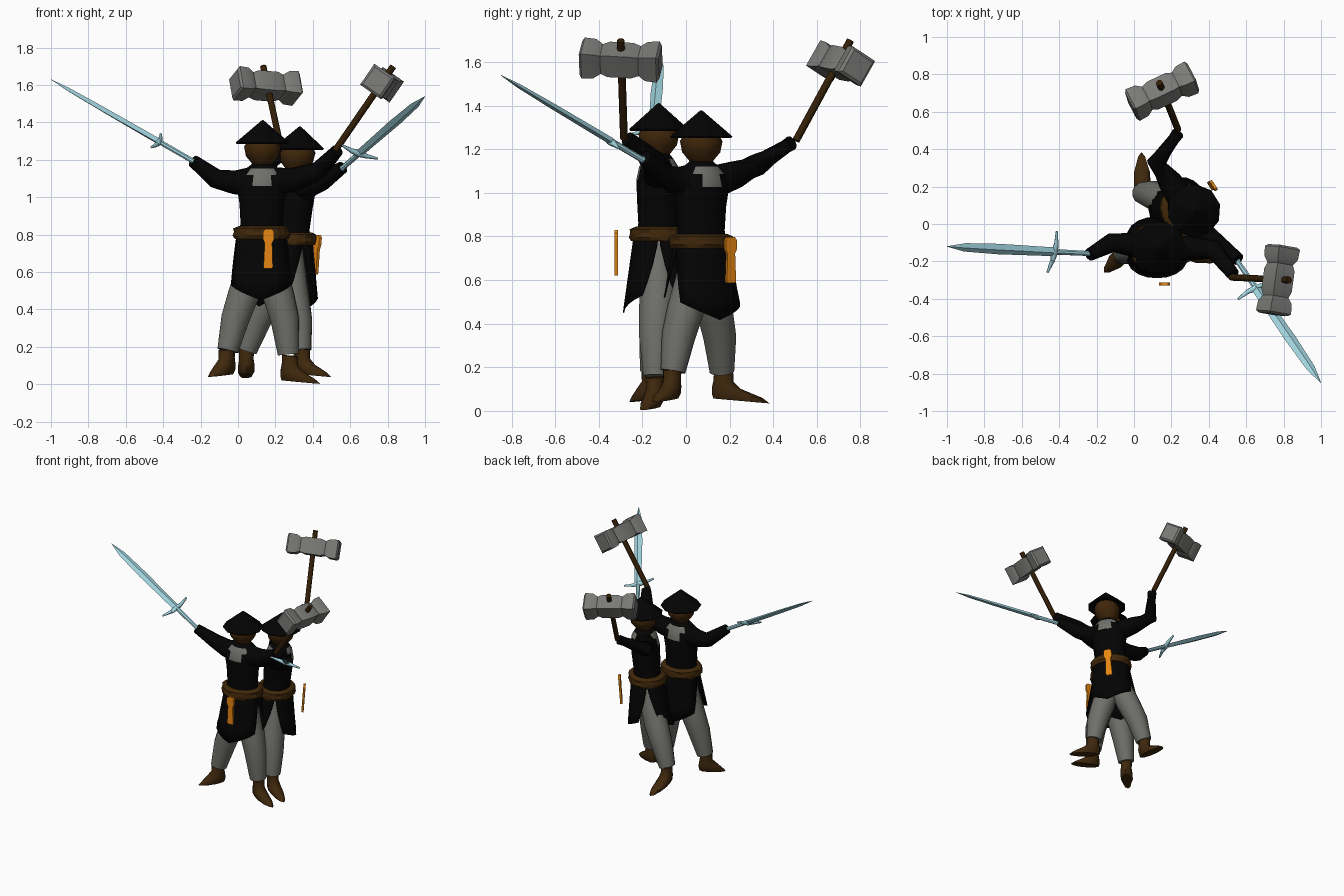
import bpy, bmesh, math
from mathutils import Vector, Matrix

cube = bpy.data.objects.get("Cube")
if cube:
    bpy.data.objects.remove(cube, do_unlink=True)


def material(name, r, g, b):
    m = bpy.data.materials.new(name)
    m.use_nodes = True
    m.diffuse_color = (r, g, b, 1)
    m.node_tree.nodes["Principled BSDF"].inputs["Base Color"].default_value = (r, g, b, 1)
    return m


BLACK = material("black cloth", .001, .001, .001)
GREY = material("grey cloth", .16, .16, .145)
SKIN = material("dark skin", .05, .019, .003)
LEATHER = material("boot leather", .05, .021, .004)
BELT = material("belt brown", .052, .021, .003)
WOOD = material("handle wood", .032, .013, .002)
STONE = material("hammer stone", .195, .195, .185)
STEEL = material("pale blue steel", .36, .66, .74)
ORANGE = material("orange tag", .8, .24, .006)


def finish(name, bm, mats, angle=35):
    bmesh.ops.recalc_face_normals(bm, faces=bm.faces)
    mesh = bpy.data.meshes.new(name)
    bm.to_mesh(mesh)
    bm.free()
    for m in mats:
        mesh.materials.append(m)
    ob = bpy.data.objects.new(name, mesh)
    bpy.context.collection.objects.link(ob)
    bpy.ops.object.select_all(action='DESELECT')
    ob.select_set(True)
    bpy.context.view_layer.objects.active = ob
    bpy.ops.object.shade_smooth_by_angle(angle=math.radians(angle))
    return ob


def skin_loops(bm, loops, closed=True):
    rows = [[bm.verts.new(p) for p in loop] for loop in loops]
    n = len(rows[0])
    for a, b in zip(rows, rows[1:]):
        for i in range(n if closed else n - 1):
            j = (i + 1) % n
            bm.faces.new((a[i], a[j], b[j], b[i]))
    if closed:
        bm.faces.new(rows[0])
        bm.faces.new(rows[-1])


def stack(name, rings, sides, mat, M=Matrix(), phase=0, rule=None, extra=(), angle=35, lump=0):
    """Loft of ellipses; each ring is (height, x radius, y radius, y offset)."""
    bm = bmesh.new()
    loops = []
    for k, (z, rx, ry, *off) in enumerate(rings):
        oy = off[0] if off else 0
        loop = []
        for i in range(sides):
            a = phase + math.tau * i / sides
            s = 1 + lump * (-1) ** (i // 2 + k)
            loop.append(Vector((s * rx * math.cos(a), s * ry * math.sin(a) + oy, z)))
        loops.append(loop)
    skin_loops(bm, loops)
    if rule:
        for f in bm.faces:
            f.material_index = rule(f.calc_center_median())
    bm.transform(M)
    return finish(name, bm, [mat, *extra], angle)


def frame(origin, axis, side):
    """Matrix with local z along axis and local x close to side."""
    z = Vector(axis).normalized()
    x = Vector(side)
    x = (x - z * x.dot(z)).normalized()
    M = Matrix((x, z.cross(x), z)).transposed().to_4x4()
    M.translation = Vector(origin)
    return M


def limb(name, points, radii, mat, sides=10):
    pts = [Vector(p) for p in points]
    bm = bmesh.new()
    loops = []
    for i, p in enumerate(pts):
        t = pts[min(i + 1, len(pts) - 1)] - pts[max(i - 1, 0)]
        M = frame(p, t, (.3, .9, .2))
        loops.append([M @ Vector((radii[i] * math.cos(a), radii[i] * math.sin(a), 0))
                      for a in [math.tau * k / sides for k in range(sides)]])
    skin_loops(bm, loops)
    return finish(name, bm, [mat], 60)


def robe_flap(name, M, turn):
    """Flared skirt panel with a pointed hem and open sides."""
    bm = bmesh.new()
    loops = []
    for k in range(5):
        t = k / 4
        row = []
        for i in range(-4, 5):
            u = i / 4
            a = u * math.radians(92 - 20 * t)
            hem = .45 + .08 * abs(u)
            depth = max(math.cos(a), 0) ** (1 - .35 * t)
            row.append(Vector(((.13 + .04 * t) * math.sin(a),
                               -(.112 + .053 * t) * depth, .83 + (hem - .83) * t)))
        loops.append(row)
    skin_loops(bm, loops, closed=False)
    bm.transform(M @ Matrix.Rotation(turn, 4, 'Z'))
    ob = finish(name, bm, [BLACK])
    ob.modifiers.new("thickness", 'SOLIDIFY').thickness = .006


def boot(name, ankle, toe, sole):
    """Pointed boot pitched slightly down towards the toe."""
    d = Vector(toe) - Vector(ankle[:2])
    L = d.length
    M = (Matrix.Translation((ankle[0], ankle[1], sole))
         @ Matrix.Rotation(math.atan2(d.y, d.x) - math.pi / 2, 4, 'Z')
         @ Matrix.Rotation(math.radians(-5), 4, 'X'))
    half = (L + .04) / 2
    rings = [(0, .032, half, L - half), (.022, .046, half * .9, half * .9 - .048),
             (.055, .045, .066, .016), (.085, .04, .046, 0), (.135, .044, .044, -.004)]
    stack(name, rings, 10, LEATHER, M, math.pi / 2, angle=50)


def sword(name, pommel, tip, guard_a, guard_b):
    p, t, a, b = map(Vector, (pommel, tip, guard_a, guard_b))
    M = frame(p, t - p, b - a)
    L = (t - p).length
    g = ((a + b) / 2 - p).dot((t - p).normalized())
    stack(name + "_grip", [(0, .017, .017), (.02, .02, .02), (.04, .014, .014), (g, .016, .014)], 8, STEEL, M)
    stack(name + "_blade", [(g, .026, .016), (g + .08, .026, .016), (L * .65, .03, .014),
                            (L * .88, .024, .01), (L, .001, .001)], 4, STEEL, M, angle=15)
    mid = (a + b) / 2
    bow = (t - p).normalized() * .015
    limb(name + "_guard", [a + bow, a.lerp(mid, .6), mid, b.lerp(mid, .6), b + bow],
         [.006, .013, .02, .013, .006], STEEL, 6)


def hammer(name, base, top, centre, axis):
    limb(name + "_handle", [base, top], [.018, .018], WOOD, 8)
    M = frame(centre, axis, Vector(top) - Vector(base))
    profile = [(-.185, .078), (-.174, .096), (-.12, .092), (-.088, .07), (-.055, .083)]
    profile += [(-z, r) for z, r in reversed(profile)]
    stack(name + "_head", [(z, r, r) for z, r in profile], 4, STONE, M, math.pi / 4)


def figure(tag, base, lean, yaw, arms, legs, boots):
    shear = Matrix.Identity(4)
    shear[0][2] = lean
    M = Matrix.Translation(base) @ shear @ Matrix.Rotation(math.radians(yaw), 4, 'Z')

    # Tunic with a grey neckline on the chest and back
    torso = [(.78, .128, .108), (.86, .113, .094), (.97, .12, .1), (1.06, .137, .103),
             (1.12, .12, .09), (1.155, .085, .068), (1.185, .045, .045)]
    stack(tag + "_tunic", torso, 16, BLACK, M, 0,
          lambda c: int(1.065 < c.z < 1.16 and abs(c.x) < .062), [GREY], 50)
    for side, turn in (("front", 0), ("back", math.pi)):
        robe_flap(f"{tag}_{side}_robe_flap", M, turn)

    # Knotted belt and hanging tag
    stack(tag + "_belt", [(.778, .145, .128), (.795, .153, .136), (.815, .15, .133), (.833, .15, .132),
                          (.845, .125, .106)], 20, BELT, M, angle=20, lump=.015)
    outline = [(-.105, .022), (-.095, .025), (.03, .02), (.05, .03), (.09, .03), (.105, .018)]
    stack(tag + "_tag", [(z, w * math.sqrt(2), .011) for z, w in outline], 4, ORANGE,
          M @ Matrix.Translation((.037, -.195, .725)), math.pi / 4)

    # Head and conical hat
    stack(tag + "_head", [(1.15, .035, .035), (1.18, .055, .055), (1.22, .088, .088),
                          (1.27, .098, .098), (1.32, .07, .07)], 10, SKIN, M, angle=50)
    stack(tag + "_hat", [(1.31, .08, .08), (1.285, .138, .138), (1.293, .143, .143),
                         (1.412, .004, .004)], 10, BLACK, M, angle=20)

    # Arms, trousers and boots
    for side, pts in zip(("right", "left"), arms):
        limb(f"{tag}_{side}_arm", pts, [.075, .064, .052, .034], BLACK)
    for side, pts, (toe, sole) in zip(("right", "left"), legs, boots):
        limb(f"{tag}_{side}_trouser_leg", pts, [.06, .085, .086, .078, .058], GREY, 12)
        boot(f"{tag}_{side}_boot", pts[-1], toe, sole)


figure("front", (.118, -.125, 0), .01, 0,
       [[(.06, -.12, 1.085), (-.02, -.11, 1.08), (-.12, -.1, 1.1), (-.24, -.165, 1.195)],
        [(.2, -.13, 1.085), (.3, -.13, 1.095), (.43, -.14, 1.14), (.53, -.27, 1.25)]],
       [[(.09, -.125, .78), (.075, -.125, .62), (.03, -.13, .48), (-.015, -.14, .35), (-.055, -.155, .18)],
        [(.16, -.125, .78), (.175, -.125, .62), (.215, -.13, .48), (.25, -.14, .35), (.27, -.14, .16)]],
       [((-.16, -.26), .052), ((.44, -.2), .018)])

figure("rear", (.21, .07, -.033), .086, 122,
       [[(.34, .01, 1.055), (.37, -.05, 1.055), (.45, -.11, 1.085), (.56, -.19, 1.16)],
        [(.25, .14, 1.055), (.19, .23, 1.085), (.12, .33, 1.13), (.235, .485, 1.23)]],
       [[(.285, .045, .75), (.28, .035, .6), (.295, 0, .47), (.32, -.035, .34), (.335, -.06, .18)],
        [(.25, .09, .75), (.22, .1, .6), (.165, .13, .47), (.1, .155, .34), (.045, .165, .18)]],
       [((.5, -.15), .055), ((.04, .385), .052)])

# Weapons
sword("front_sword", (-.2, -.16, 1.17), (-1, -.12, 1.63), (-.45, -.26, 1.26), (-.4, -.04, 1.33))
sword("rear_sword", (.54, -.18, 1.14), (1, -.85, 1.54), (.74, -.3, 1.2), (.55, -.39, 1.27))
hammer("front_hammer", (.52, -.285, 1.25), (.83, -.3, 1.7), (.77, -.3, 1.61), (-.05, -.36, .02))
hammer("rear_hammer", (.235, .505, 1.24), (.135, .755, 1.7), (.15, .71, 1.595), (.34, .16, -.03))
